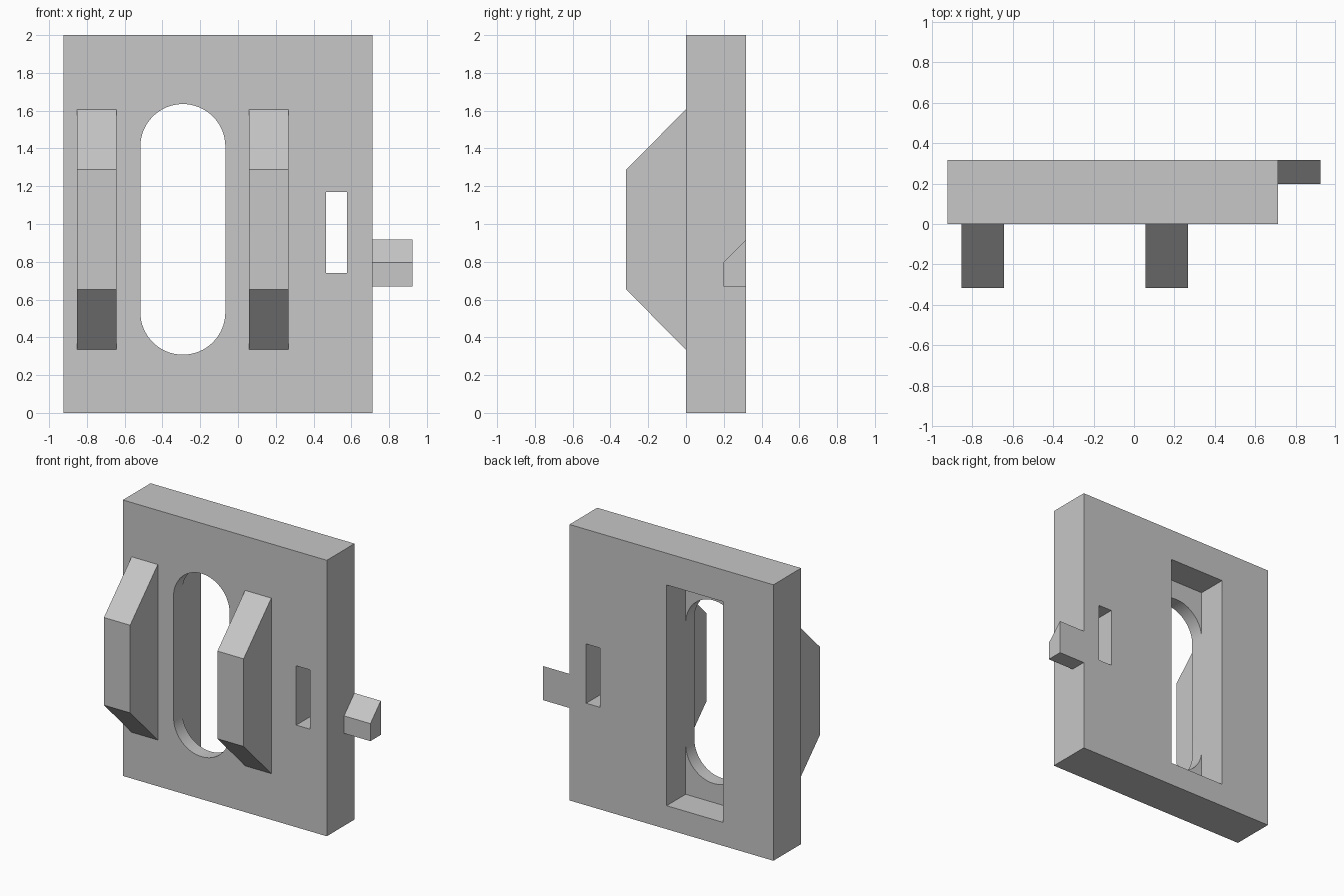
import bpy
import bmesh
import math
from mathutils import Vector

default = bpy.data.objects.get("Cube")
if default:
    bpy.data.objects.remove(default, do_unlink=True)

GREY = (0.57, 0.57, 0.57, 1.0)
mat = bpy.data.materials.new("plain grey")
mat.use_nodes = True
mat.diffuse_color = GREY
mat.node_tree.nodes["Principled BSDF"].inputs["Base Color"].default_value = GREY


def extrude(name, points, offset):
    """Solid made by sweeping a closed 3D outline along an offset."""
    bm = bmesh.new()
    face = bm.faces.new([bm.verts.new(p) for p in points])
    result = bmesh.ops.extrude_face_region(bm, geom=[face], use_keep_orig=True)
    moved = [v for v in result["geom"] if isinstance(v, bmesh.types.BMVert)]
    bmesh.ops.translate(bm, verts=moved, vec=Vector(offset))
    bmesh.ops.recalc_face_normals(bm, faces=bm.faces)
    mesh = bpy.data.meshes.new(name)
    bm.to_mesh(mesh)
    bm.free()
    mesh.materials.append(mat)
    obj = bpy.data.objects.new(name, mesh)
    bpy.context.collection.objects.link(obj)
    return obj


def box(name, x0, x1, y0, y1, z0, z1):
    outline = [(x0, y0, z0), (x1, y0, z0), (x1, y0, z1), (x0, y0, z1)]
    return extrude(name, outline, (0, y1 - y0, 0))


def side_profile(name, x0, x1, profile):
    return extrude(name, [(x0, y, z) for y, z in profile], (x1 - x0, 0, 0))


def cut(target, cutter):
    mod = target.modifiers.new("cut", 'BOOLEAN')
    mod.operation = 'DIFFERENCE'
    mod.solver = 'EXACT'
    mod.object = cutter
    cutter.hide_render = True
    bpy.context.view_layer.objects.active = target
    bpy.ops.object.modifier_apply(modifier=mod.name)
    bpy.data.objects.remove(cutter, do_unlink=True)


BACK = 0.317
plate = box("plate", -0.923, 0.712, 0, BACK, 0, 2)

# Rounded slot through the plate
CX, R, LOW, HIGH, STEPS = -0.292, 0.225, 0.533, 1.41, 32
outline = []
for centre, start in ((HIGH, 0), (LOW, math.pi)):
    for i in range(STEPS + 1):
        a = start + math.pi * i / STEPS
        outline.append((CX + R * math.cos(a), -0.1, centre + R * math.sin(a)))
cut(plate, extrude("slot_cutter", outline, (0, 0.6, 0)))

# Rectangular pocket behind the slot, and the narrow window
cut(plate, box("pocket_cutter", CX - R, CX + R, 0.1, 0.5, 0.17, 1.77))
cut(plate, box("window_cutter", 0.467, 0.578, -0.1, 0.5, 0.74, 1.17))

# Two bevelled ribs on the front
rib = [(0, 0.335), (-BACK, 0.653), (-BACK, 1.288), (0, 1.607)]
for name, x in (("right_rib", -0.853), ("left_rib", 0.057)):
    side_profile(name, x, x + 0.21, rib)

# Small side tab with a sloped top
tab = [(BACK, 0.67), (0.198, 0.67), (0.198, 0.797), (BACK, 0.917)]
side_profile("side_tab", 0.712, 0.923, tab)

# Smooth slot ends, sharp edges elsewhere
bpy.ops.object.select_all(action='DESELECT')
plate.select_set(True)
bpy.context.view_layer.objects.active = plate
bpy.ops.object.shade_smooth_by_angle(angle=math.radians(30))
